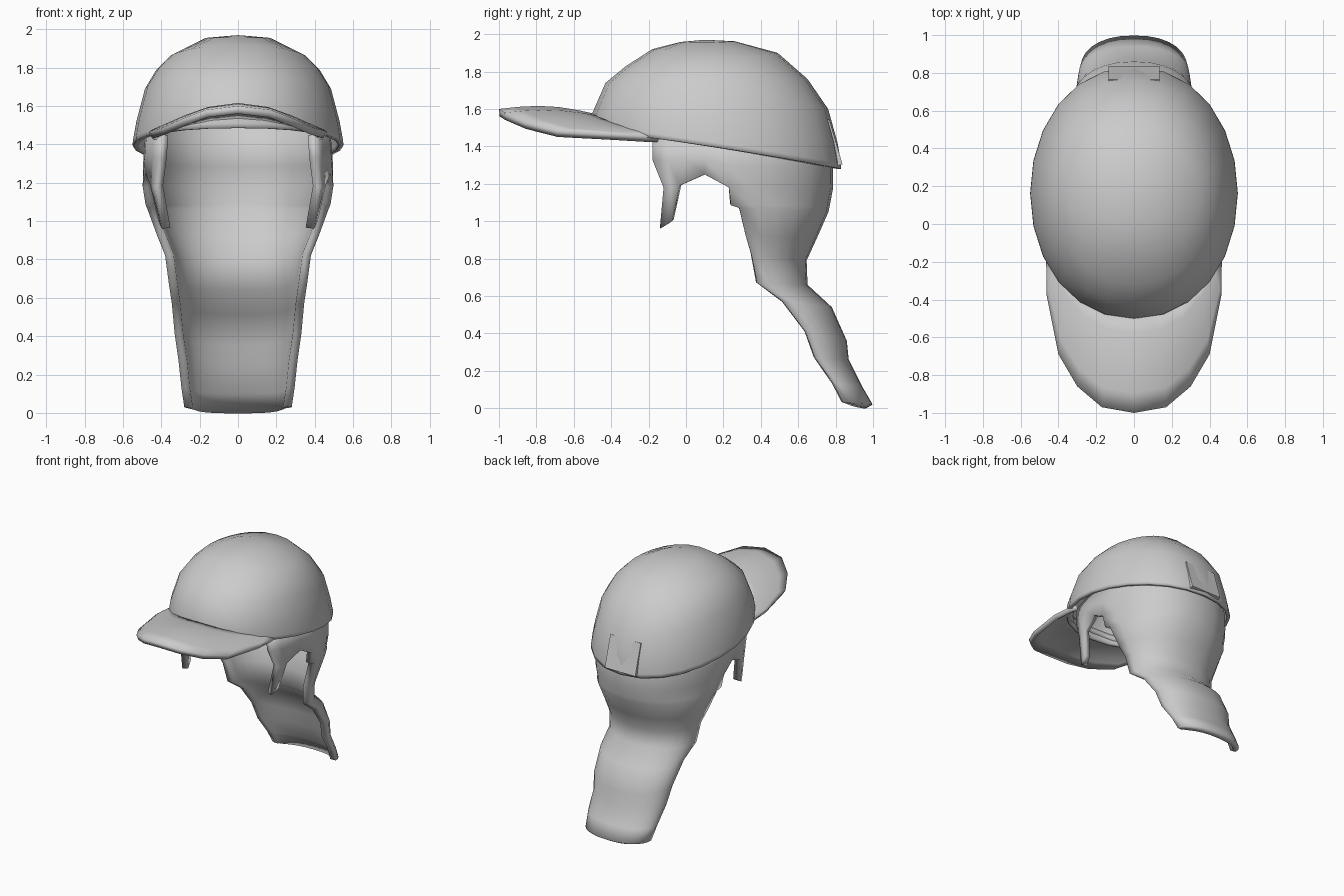
import bpy, bmesh
from math import sin, cos, pi, sqrt, atan2

if "Cube" in bpy.data.objects:
    bpy.data.objects.remove(bpy.data.objects["Cube"])


def finish(obj, angle=0.8):
    bpy.ops.object.select_all(action='DESELECT')
    obj.select_set(True)
    bpy.context.view_layer.objects.active = obj
    bpy.ops.object.convert(target='MESH')
    bpy.ops.object.shade_smooth_by_angle(angle=angle)


def half_shell(name, patches, thickness):
    """Skin grids of points on the +x half, weld, mirror and thicken inward."""
    bm = bmesh.new()
    for rows in patches:
        vs = [[bm.verts.new(p) for p in row] for row in rows]
        for a, b in zip(vs, vs[1:]):
            for j in range(len(a) - 1):
                bm.faces.new((a[j], b[j], b[j + 1], a[j + 1]))
    bmesh.ops.remove_doubles(bm, verts=bm.verts, dist=0.0005)
    mesh = bpy.data.meshes.new(name)
    bm.to_mesh(mesh)
    bm.free()
    obj = bpy.data.objects.new(name, mesh)
    bpy.context.collection.objects.link(obj)
    m = obj.modifiers.new("mirror", 'MIRROR')
    m.use_clip = True
    s = obj.modifiers.new("thickness", 'SOLIDIFY')
    s.thickness = thickness
    s.offset = -1
    finish(obj, 1.75)
    return obj


# Cap crown: rings (half width, front y, back y, front z, side z, back z)
rings = [(0, .10, .10, 1.97, 1.97, 1.97),
         (.17, -.03, .26, 1.958, 1.955, 1.962),
         (.35, -.18, .49, 1.92, 1.865, 1.90),
         (.425, -.32, .65, 1.83, 1.79, 1.76),
         (.485, -.43, .76, 1.74, 1.69, 1.60),
         (.53, -.50, .81, 1.58, 1.52, 1.42),
         (.548, -.505, .83, 1.51, 1.42, 1.31),
         (.55, -.505, .83, 1.485, 1.395, 1.28)]


def crown_ring(w, yf, yb, zf, zs, zb, n=12):
    row = []
    for k in range(n + 1):
        a = -pi / 2 + pi * k / n
        c = sin(a)
        row.append((w * max(cos(a), 0) ** .92,
                    (yf + yb) / 2 + (yb - yf) / 2 * c,
                    zs + c * (zb - zf) / 2 + c * c * ((zf + zb) / 2 - zs)))
    return row


half_shell("cap_crown", [[crown_ring(*r) for r in rings]], .025)

# Brim: arched sheet between the crown and the outer edge
inner = [(0, -.47, 1.57), (.14, -.45, 1.56), (.25, -.40, 1.54),
         (.35, -.30, 1.51), (.42, -.21, 1.48), (.44, -.14, 1.46)]
outer = [(0, -1, 1.60), (.17, -.97, 1.58), (.30, -.86, 1.53),
         (.40, -.69, 1.485), (.462, -.38, 1.468), (.465, -.20, 1.455)]
brim = []
for i in range(6):
    t = i / 5
    row = []
    for j, (p, q) in enumerate(zip(inner, outer)):
        x, y, z = (u + (v - u) * t for u, v in zip(p, q))
        row.append((x, y, z + .03 * sin(pi * t) * (1 - j / 5)))
    brim.append(row)
half_shell("cap_brim", [brim], .04)

# Hair: rows (half width, edge y, edge z, back y, back z)
hair_rows = [(.48, .23, 1.50, .74, 1.50), (.495, .23, 1.30, .785, 1.29),
             (.497, .23, 1.18, .787, 1.18), (.482, .24, 1.085, .768, 1.08),
             (.475, .285, 1.07, .762, 1.05),
             (.42, .32, .92, .70, .91), (.38, .35, .82, .645, .79),
             (.36, .38, .67, .65, .66), (.345, .52, .57, .78, .54),
             (.33, .64, .41, .86, .36), (.31, .69, .27, .87, .26),
             (.295, .79, .13, .94, .12), (.28, .84, .03, .998, .02)]


def hair_arc(w, ye, ze, yb, zb, n=7):
    row = []
    for k in range(n + 1):
        a = pi / 2 * k / n
        s = sin(a)
        row.append((w * max(cos(a), 0) ** .88, ye + (yb - ye) * s, ze + (zb - ze) * s))
    return row


def temple(w, pts):
    return [(w * sqrt(1 - ((.23 - y) / .75) ** 2), y, z) for y, z in pts]


arcs = [hair_arc(*r) for r in hair_rows]
# Temple points in front of the arcs, ending in the sideburn and ear notch
low = temple(.49, [(-.12, 1.18), (-.08, 1.18), (-.035, 1.19), (.10, 1.25)])
upper = [temple(.485, [(y, 1.45) for y in (-.18, -.10, 0, .10)]) + arcs[0],
         temple(.495, [(y, 1.33) for y in (-.18, -.10, 0, .10)]) + arcs[1],
         low + arcs[2]]
sideburn = [low[:3], temple(.455, [(-.14, .96), (-.105, .98), (-.075, 1.0)])]
half_shell("long_hair", [upper, arcs[2:], sideburn], .045)

# Rear strap patch, nearly flush with the crown and proud at the lower edge
bpy.ops.mesh.primitive_cube_add(size=1, location=(0, .787, 1.42),
                                rotation=(atan2(.08, .27), 0, 0))
patch = bpy.context.object
patch.name = "rear_patch"
patch.scale = (.27, .03, .25)
finish(patch)
